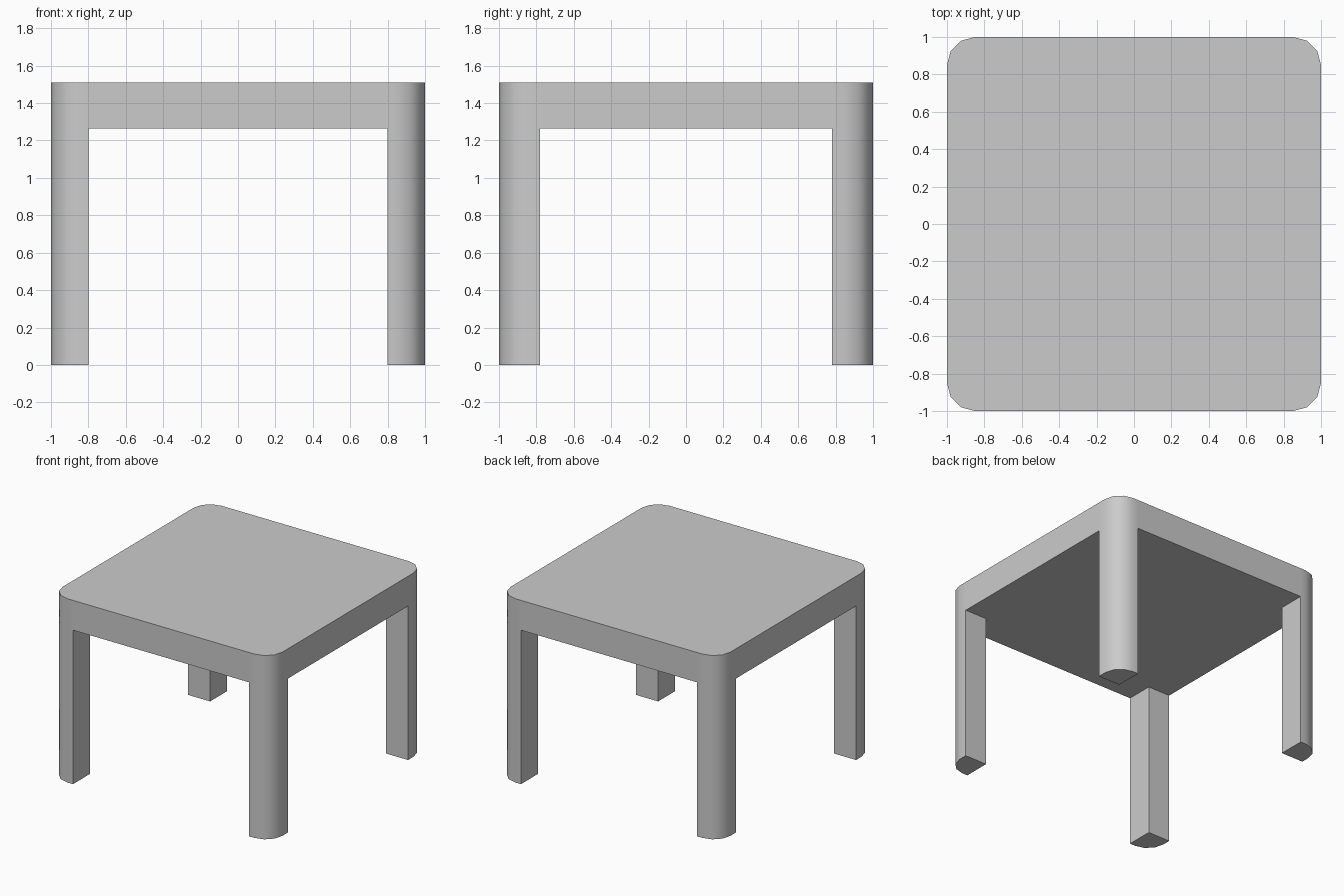
import bpy, bmesh
from math import cos, sin, radians

if "Cube" in bpy.data.objects:
    bpy.data.objects.remove(bpy.data.objects["Cube"])

HALF, RADIUS, SEGMENTS = 1.0, 0.15, 3
INNER_X, INNER_Y = 0.80, 0.78          # inner faces of the legs
UNDERSIDE, HEIGHT = 1.265, 1.51


def corner_profile(sx, sy):
    """Outer edge of one leg, counter-clockwise, and its inner corner."""
    centre = HALF - RADIUS
    pts = [(HALF, INNER_Y)]
    for i in range(SEGMENTS + 1):
        a = radians(90 * i / SEGMENTS)
        pts.append((centre + RADIUS * cos(a), centre + RADIUS * sin(a)))
    pts.append((INNER_X, HALF))
    pts = [(sx * x, sy * y) for x, y in pts]
    if sx * sy < 0:
        pts.reverse()
    return pts, (sx * INNER_X, sy * INNER_Y)


bm = bmesh.new()
low_ring, high_ring, cross, legs = [], [], [], []
for sx, sy in ((1, 1), (-1, 1), (-1, -1), (1, -1)):
    pts, inner = corner_profile(sx, sy)
    low = [bm.verts.new((x, y, UNDERSIDE)) for x, y in pts]
    high_ring += [bm.verts.new((x, y, HEIGHT)) for x, y in pts]
    low_ring += low
    inner_vert = bm.verts.new((*inner, UNDERSIDE))
    cross += [low[0], inner_vert, low[-1]]
    legs.append(low + [inner_vert])

# Table top: upper face, apron sides and cross-shaped underside
bm.faces.new(high_ring)
bm.faces.new(cross)
n = len(low_ring)
for i in range(n):
    j = (i + 1) % n
    bm.faces.new((low_ring[i], low_ring[j], high_ring[j], high_ring[i]))

# Legs: walls and foot, continuing flush from the rounded corners
for loop in legs:
    foot = [bm.verts.new((v.co.x, v.co.y, 0)) for v in loop]
    bm.faces.new(foot)
    for i in range(len(loop)):
        j = (i + 1) % len(loop)
        bm.faces.new((foot[i], foot[j], loop[j], loop[i]))

bmesh.ops.recalc_face_normals(bm, faces=bm.faces)
mesh = bpy.data.meshes.new("table")
bm.to_mesh(mesh)
bm.free()
table = bpy.data.objects.new("table", mesh)
bpy.context.collection.objects.link(table)

# Smooth rounded corners, crisp edges elsewhere
bpy.context.view_layer.objects.active = table
table.select_set(True)
bpy.ops.object.shade_smooth_by_angle(angle=radians(40))
